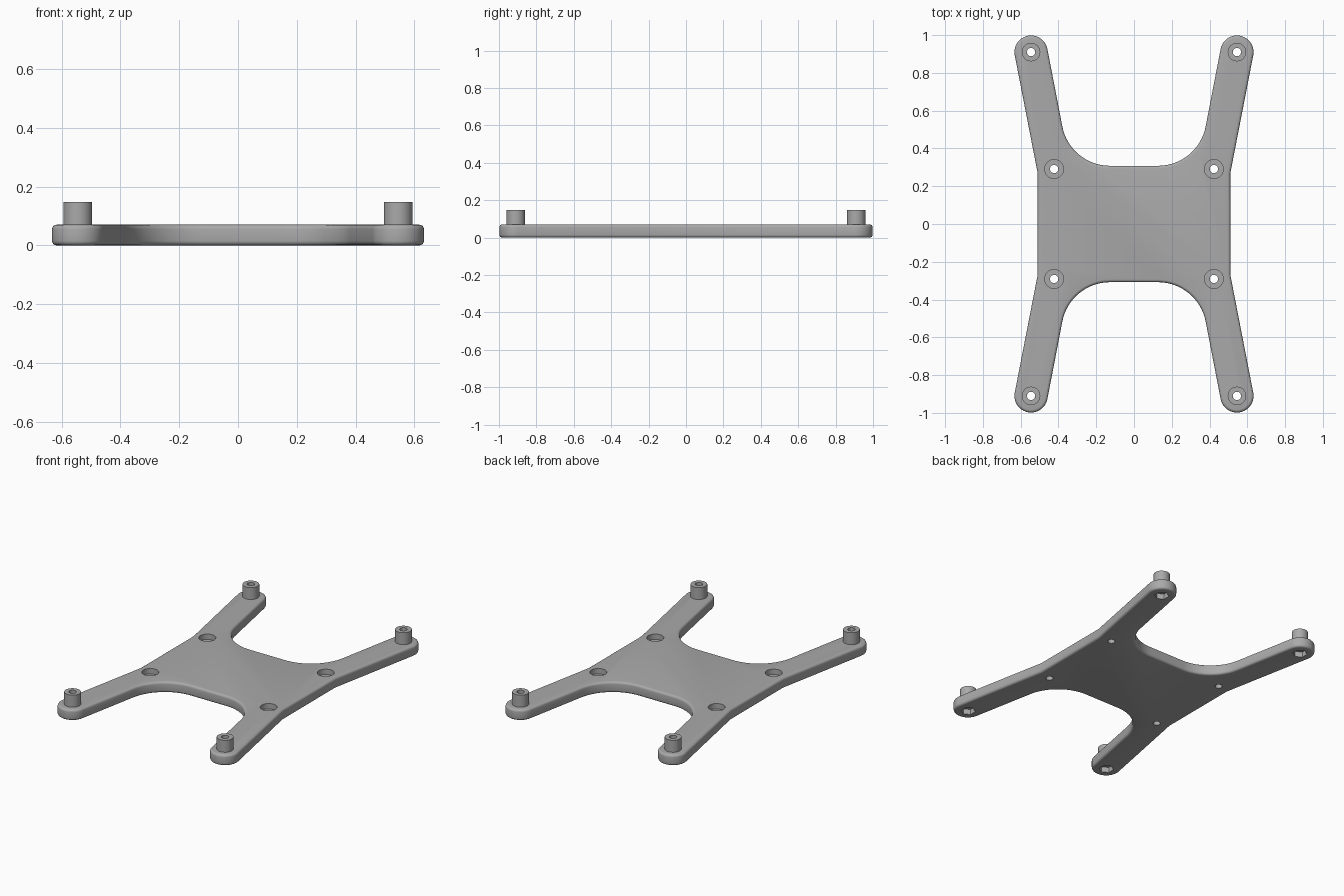
import bpy, bmesh, math

if "Cube" in bpy.data.objects:
    bpy.data.objects.remove(bpy.data.objects["Cube"])

THICK, TOP = 0.07, 0.147
TIP, BODY = (0.545, 0.91), (0.423, 0.291)     # hole centres in one quadrant
TIP_R, FILLET, HOLE_R, BOSS_R = 0.088, 0.257, 0.022, 0.049
ARM = math.radians(11)                        # arm splay from the y axis
QUADS = [(1, 1), (-1, 1), (-1, -1), (1, -1)]

grey = bpy.data.materials.new("grey plastic")
grey.diffuse_color = (0.40, 0.40, 0.40, 1)
grey.use_nodes = True
grey.node_tree.nodes["Principled BSDF"].inputs["Base Color"].default_value = grey.diffuse_color


def finish(bm, name):
    bmesh.ops.recalc_face_normals(bm, faces=bm.faces)
    me = bpy.data.meshes.new(name)
    bm.to_mesh(me)
    bm.free()
    me.materials.append(grey)
    ob = bpy.data.objects.new(name, me)
    bpy.context.collection.objects.link(ob)
    return ob


def add_prism(bm, x, y, z0, z1, r, sides):
    geo = bmesh.ops.create_cone(bm, cap_ends=True, segments=sides,
                                radius1=r, radius2=r, depth=z1 - z0)
    bmesh.ops.translate(bm, verts=geo["verts"], vec=(x, y, (z0 + z1) / 2))


def select_only(ob):
    bpy.ops.object.select_all(action='DESELECT')
    ob.select_set(True)
    bpy.context.view_layer.objects.active = ob


def smooth(ob):
    select_only(ob)
    bpy.ops.object.shade_smooth_by_angle(angle=math.radians(35))


# Quarter outline: waist corner, rounded arm tip, concave fillet
side_x = 0.51
px, py = TIP[0] + TIP_R * math.cos(ARM), TIP[1] - TIP_R * math.sin(ARM)
quarter = [(side_x, py - (px - side_x) / math.tan(ARM))]
for i in range(25):
    a = -ARM + math.pi * i / 24
    quarter.append((TIP[0] + TIP_R * math.cos(a), TIP[1] + TIP_R * math.sin(a)))
for i in range(17):
    a = (math.pi / 2 - ARM) * (1 - i / 16)
    quarter.append((0.127 + FILLET * math.sin(a), 0.308 + FILLET * (1 - math.cos(a))))
outline = []
for sx, sy in QUADS:
    pts = quarter if sx * sy > 0 else quarter[::-1]
    outline += [(x * sx, y * sy) for x, y in pts]

# Plate with rounded rims
bm = bmesh.new()
base = bm.faces.new([bm.verts.new((x, y, 0)) for x, y in outline])
ext = bmesh.ops.extrude_face_region(bm, geom=[base], use_keep_orig=True)
bmesh.ops.translate(bm, vec=(0, 0, THICK),
                    verts=[v for v in ext["geom"] if isinstance(v, bmesh.types.BMVert)])
bmesh.ops.recalc_face_normals(bm, faces=bm.faces)
rims = [e for e in bm.edges if abs(e.verts[0].co.z - e.verts[1].co.z) < 1e-5]
bmesh.ops.bevel(bm, geom=rims, offset=0.015, segments=4, profile=0.5, affect='EDGES')
plate = finish(bm, "plate")

# Through holes, then screw counterbores above and hex nut pockets below
through, pockets = bmesh.new(), bmesh.new()
for sx, sy in QUADS:
    for x, y in (TIP, BODY):
        add_prism(through, x * sx, y * sy, -0.1, 0.2, HOLE_R, 24)
    add_prism(pockets, BODY[0] * sx, BODY[1] * sy, 0.035, 0.2, 0.05, 32)
    add_prism(pockets, TIP[0] * sx, TIP[1] * sy, -0.1, 0.035, 0.044, 6)
for bm, name in ((through, "hole_cutter"), (pockets, "pocket_cutter")):
    cutter = finish(bm, name)
    cutter.hide_render = True
    mod = plate.modifiers.new(name, 'BOOLEAN')
    mod.operation, mod.solver, mod.object = 'DIFFERENCE', 'EXACT', cutter
    select_only(plate)
    bpy.ops.object.modifier_apply(modifier=mod.name)
    bpy.data.objects.remove(cutter)
smooth(plate)

# Hollow standoffs on the arm tips
for n, (sx, sy) in enumerate(QUADS):
    bm = bmesh.new()
    rings = []
    for r, z in ((BOSS_R, THICK), (BOSS_R, TOP), (HOLE_R, TOP), (HOLE_R, THICK)):
        rings.append([bm.verts.new((TIP[0] * sx + r * math.cos(math.tau * i / 32),
                                    TIP[1] * sy + r * math.sin(math.tau * i / 32), z))
                      for i in range(32)])
    for k in range(4):
        a, b = rings[k], rings[(k + 1) % 4]
        for i in range(32):
            j = (i + 1) % 32
            bm.faces.new((a[i], a[j], b[j], b[i]))
    smooth(finish(bm, f"standoff_{n + 1}"))
